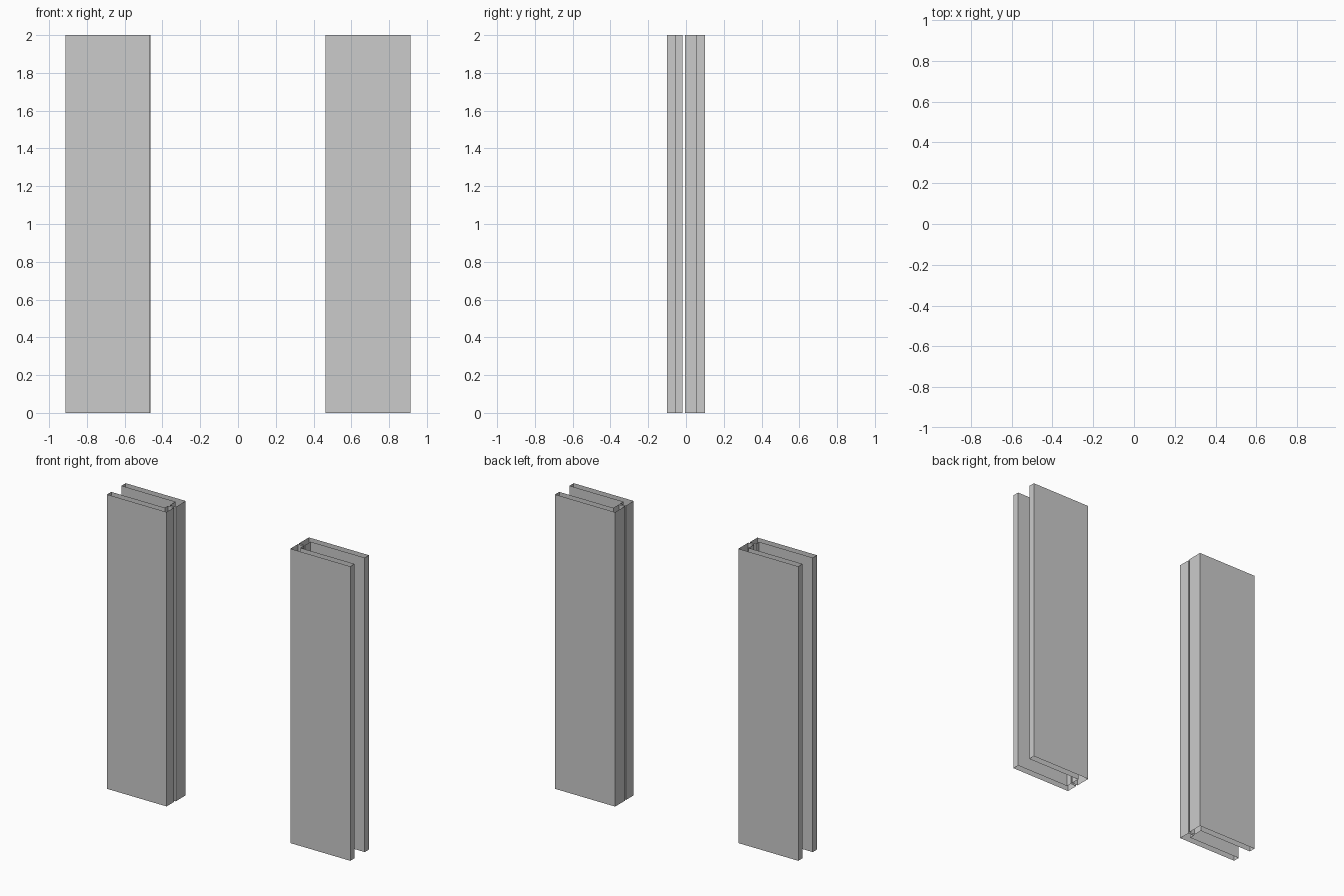
import bpy, bmesh

if "Cube" in bpy.data.objects:
    bpy.data.objects.remove(bpy.data.objects["Cube"])

H = 2.0            # panel height
XO, XI = 0.914, 0.463   # outer (open) end and inner (slot) end
T = 0.045          # shell thickness


def wall(name, outline):
    """Extrude a closed plan outline upwards, leaving both ends open."""
    bm = bmesh.new()
    low = [bm.verts.new((x, y, 0)) for x, y in outline]
    top = [bm.verts.new((x, y, H)) for x, y in outline]
    n = len(low)
    for i in range(n):
        j = (i + 1) % n
        bm.faces.new((low[i], low[j], top[j], top[i]))
    bmesh.ops.recalc_face_normals(bm, faces=bm.faces)
    mesh = bpy.data.meshes.new(name)
    bm.to_mesh(mesh)
    bm.free()
    obj = bpy.data.objects.new(name, mesh)
    bpy.context.collection.objects.link(obj)


def l_outline(side, y_out, y_slot, x_in):
    """L-shaped plan: long plate along x, short return towards the slot."""
    y_in = y_out - T if y_out > 0 else y_out + T
    pts = [(XO, y_out), (x_in, y_out), (x_in, y_slot),
           (x_in + T, y_slot), (x_in + T, y_in), (XO, y_in)]
    return [(side * x, y) for x, y in pts]


# Two mirrored pocket walls, each with a front and a back leaf around a slot
for side, label in ((-1, "left"), (1, "right")):
    inner = XI + (0.004 if side < 0 else 0)
    wall(label + "_front_leaf", l_outline(side, -0.1, -0.019, inner))
    wall(label + "_back_leaf", l_outline(side, 0.1, -0.006, XI))
